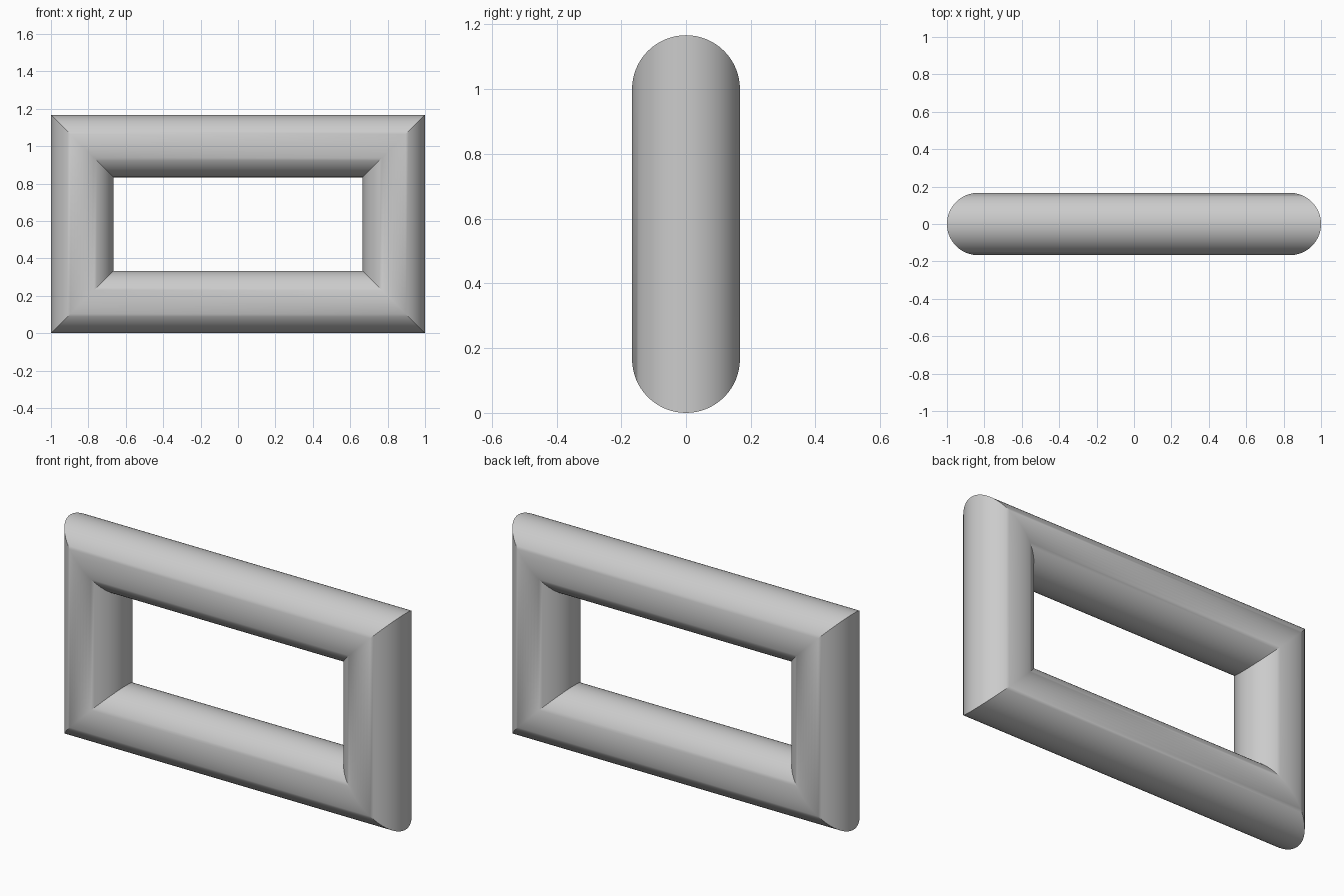
import bpy
import bmesh
from math import cos, sin, tau, radians

cube = bpy.data.objects.get("Cube")
if cube:
    bpy.data.objects.remove(cube, do_unlink=True)

RADIUS = 1 / 6
HALF_WIDTH = 1 - RADIUS      # centreline half width
HALF_HEIGHT = 2.5 * RADIUS   # centreline half height
SIDES = 64

# Single grey material
grey = bpy.data.materials.new("light grey")
grey.use_nodes = True
colour = (0.6, 0.6, 0.6, 1)
grey.diffuse_color = colour
grey.node_tree.nodes["Principled BSDF"].inputs["Base Color"].default_value = colour

# Mitred round tube: one slanted ring of vertices at each corner
bm = bmesh.new()
rings = []
for sx, sz in ((1, 1), (-1, 1), (-1, -1), (1, -1)):
    ring = []
    for i in range(SIDES):
        a = tau * i / SIDES
        out = RADIUS * cos(a)
        ring.append(bm.verts.new((sx * (HALF_WIDTH + out), RADIUS * sin(a),
                                  HALF_HEIGHT + RADIUS + sz * (HALF_HEIGHT + out))))
    rings.append(ring)

# Bars joining neighbouring corners
for k, ring in enumerate(rings):
    following = rings[(k + 1) % len(rings)]
    for i in range(SIDES):
        j = (i + 1) % SIDES
        bm.faces.new((ring[i], ring[j], following[j], following[i]))
bmesh.ops.recalc_face_normals(bm, faces=bm.faces)

mesh = bpy.data.meshes.new("rectangular_tube_frame")
bm.to_mesh(mesh)
bm.free()
mesh.materials.append(grey)
frame = bpy.data.objects.new("rectangular_tube_frame", mesh)
bpy.context.collection.objects.link(frame)

# Smooth round bars with sharp mitres
bpy.ops.object.select_all(action="DESELECT")
frame.select_set(True)
bpy.context.view_layer.objects.active = frame
bpy.ops.object.shade_smooth_by_angle(angle=radians(30))
